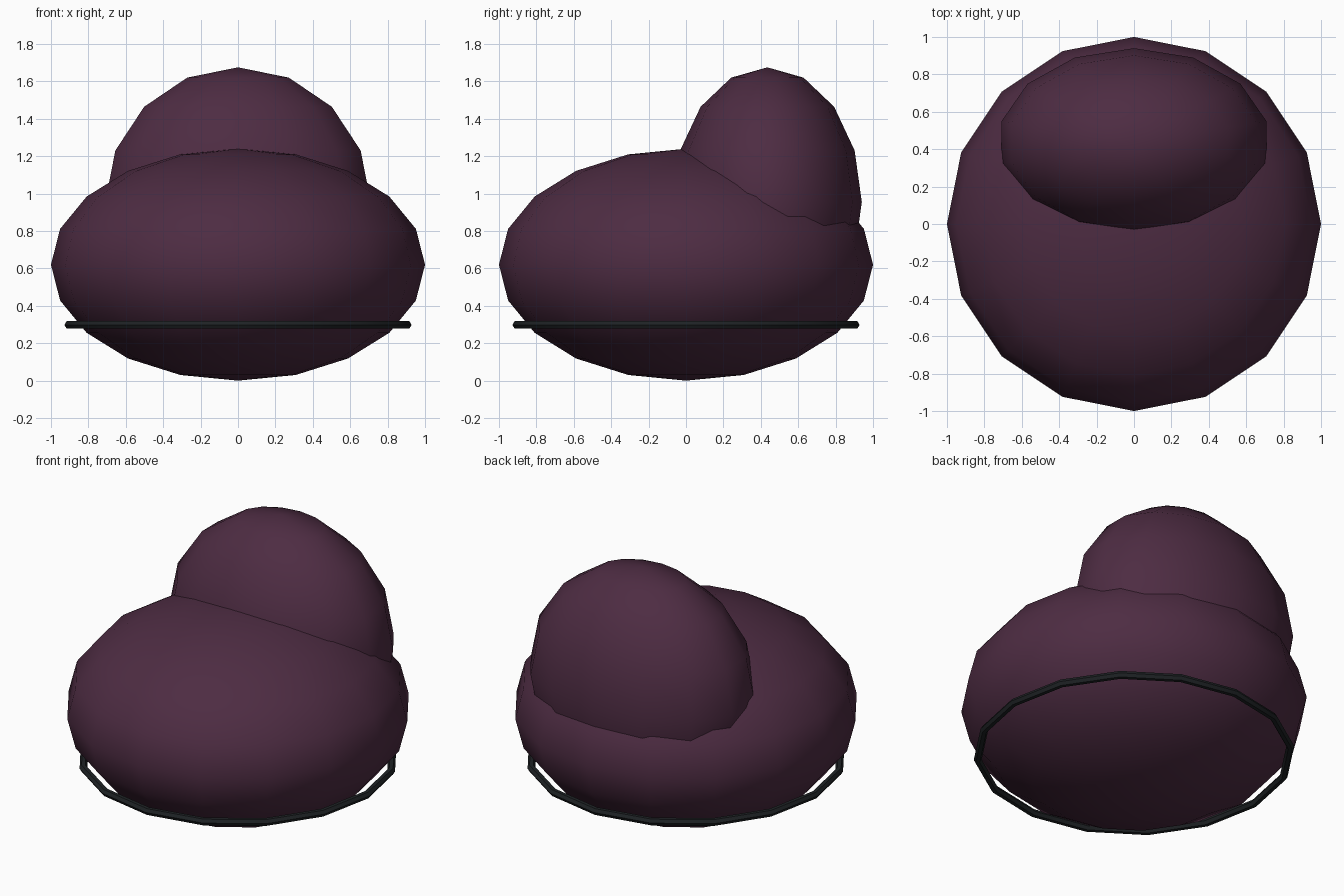
import bpy

if "Cube" in bpy.data.objects:
    bpy.data.objects.remove(bpy.data.objects["Cube"])


def material(name, rgb):
    m = bpy.data.materials.new(name)
    m.diffuse_color = (*rgb, 1)
    m.use_nodes = True
    m.node_tree.nodes["Principled BSDF"].inputs["Base Color"].default_value = m.diffuse_color
    return m


def finish(name, mat):
    obj = bpy.context.object
    obj.name = name
    obj.data.materials.append(mat)
    return obj


def cushion(name, segments, rings, centre, radii, mat):
    bpy.ops.mesh.primitive_uv_sphere_add(segments=segments, ring_count=rings, radius=1, location=centre)
    obj = finish(name, mat)
    obj.scale = radii
    bpy.ops.object.transform_apply(location=False, rotation=False, scale=True)
    bpy.ops.object.shade_smooth()
    return obj


fabric = material("plum_fabric", (0.075, 0.025, 0.055))
trim = material("dark_trim", (0.013, 0.016, 0.018))

# Squashed bean bag seat and the upright back lobe
cushion("seat_bag", 16, 10, (0, 0, 0.62), (1, 1, 0.62), fabric)
cushion("back_rest", 14, 8, (0, 0.435, 0.955), (0.728, 0.505, 0.72), fabric)

# Piping ring around the base
bpy.ops.mesh.primitive_torus_add(major_segments=16, minor_segments=6, major_radius=0.905,
                                 minor_radius=0.023, location=(0, 0, 0.298))
finish("base_piping", trim)
bpy.ops.object.shade_smooth_by_angle()
